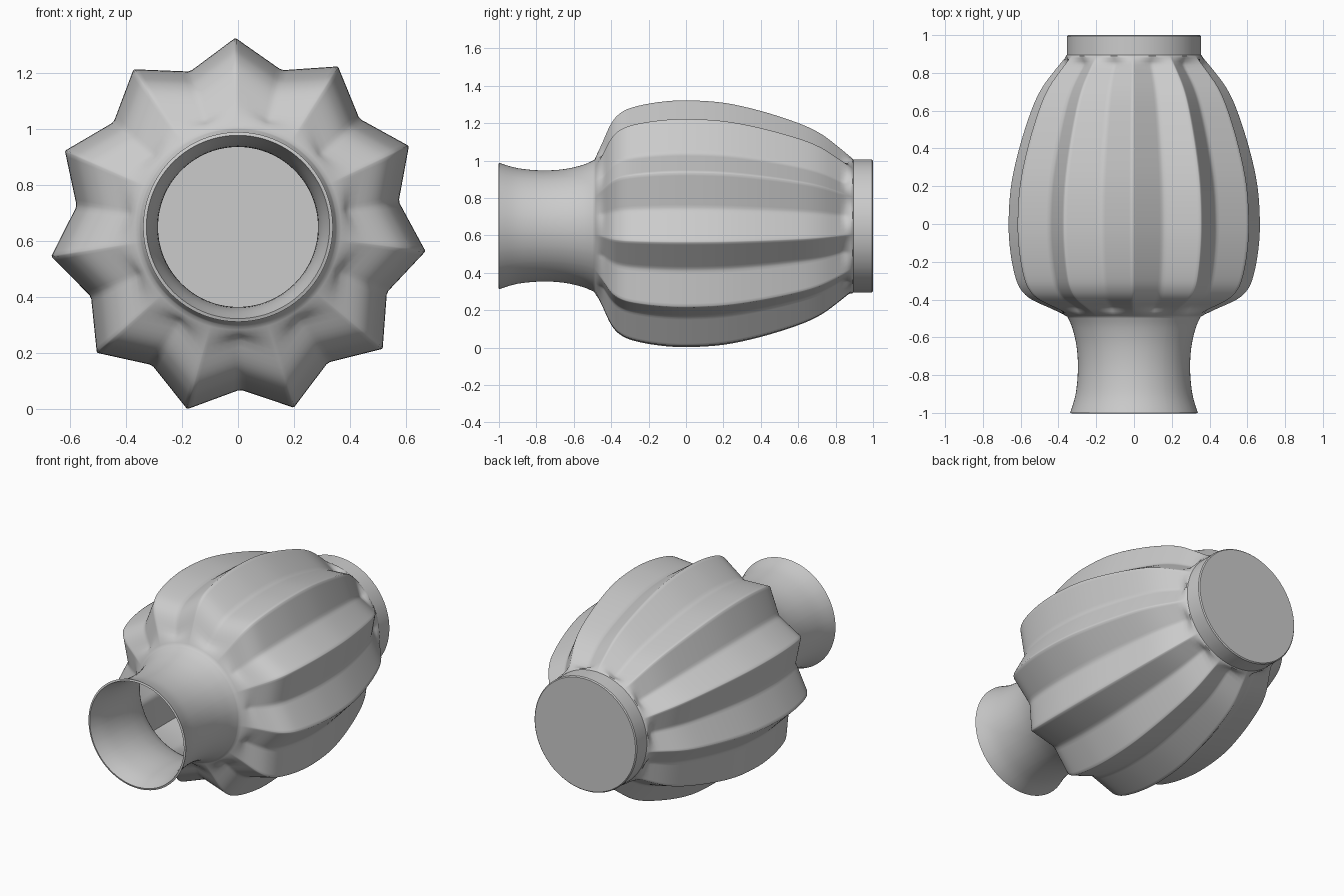
import bpy, bmesh, math

if "Cube" in bpy.data.objects:
    bpy.data.objects.remove(bpy.data.objects["Cube"])

RIBS = 11
CENTRE_Z = 0.65
TURN = math.radians(90.8)
VALLEY = 0.86

grey = bpy.data.materials.new("plain_grey")
grey.diffuse_color = (0.6, 0.6, 0.6, 1)
grey.use_nodes = True
grey.node_tree.nodes["Principled BSDF"].inputs["Base Color"].default_value = grey.diffuse_color


def smooth_curve(pts, steps):
    """Catmull-Rom curve through (y, radius) points."""
    p = [pts[0]] + pts + [pts[-1]]
    out = []
    for i in range(1, len(p) - 2):
        a, b, c, d = p[i - 1:i + 3]
        for k in range(steps):
            t = k / steps
            out.append(tuple(0.5 * (2 * b[n] + (c[n] - a[n]) * t
                       + (2 * a[n] - 5 * b[n] + 4 * c[n] - d[n]) * t * t
                       + (3 * b[n] - a[n] - 3 * c[n] + d[n]) * t ** 3) for n in (0, 1)))
    return out + [pts[-1]]


# Star section: (angle, radius factor), straight flanks with tiny rounded corners
half = math.pi / RIBS
vx, vy = VALLEY * math.cos(half), VALLEY * math.sin(half)
flank = []
for t in (0.02, 0.1, 0.3, 0.5, 0.7, 0.88, 0.96):
    x, y = 1 + (vx - 1) * t, vy * t
    flank.append((math.atan2(y, x), math.hypot(x, y)))
rib = [(-a, f) for a, f in reversed(flank)] + flank
section = [(TURN + 2 * half * k + a, f) for k in range(RIBS) for a, f in rib]

# Lengthwise profile: flared neck, ribbed belly, round foot
neck = smooth_curve([(-1, .338), (-.9, .309), (-.77, .297), (-.65, .304),
                     (-.55, .327), (-.49, .353)], 4)
belly = smooth_curve([(-.49, .353), (-.45, .44), (-.40, .55), (-.35, .606), (-.28, .638),
                      (-.15, .664), (0, .674), (.2, .661), (.4, .617), (.6, .552),
                      (.72, .495), (.82, .42), (.89, .36)], 4)
foot = [(.895, .355), (.95, .355), (.994, .355), (1, .349)]
profile = neck + belly[1:] + foot

bm = bmesh.new()
rings = []
for y, r in profile:
    fade = 0.12 if y < 0 else 0.05
    u = min(max((r - 0.355) / fade, 0), 1)
    depth = u * u * (3 - 2 * u) if -.49 < y < .89 else 0
    ring = []
    for a, f in section:
        rr = r * (1 + (f - 1) * depth)
        if depth:
            rr = max(rr, 0.35)
        ring.append(bm.verts.new((rr * math.cos(a), y, CENTRE_Z + rr * math.sin(a))))
    rings.append(ring)
n = len(section)
for lo, hi in zip(rings, rings[1:]):
    for j in range(n):
        k = (j + 1) % n
        bm.faces.new((lo[j], hi[j], hi[k], lo[k]))
bm.faces.new(list(reversed(rings[-1])))  # closed end of the foot

mesh = bpy.data.meshes.new("ribbed_vase")
bm.to_mesh(mesh)
bm.free()
vase = bpy.data.objects.new("ribbed_vase", mesh)
bpy.context.collection.objects.link(vase)
mesh.materials.append(grey)

# Thin hollow wall
wall = vase.modifiers.new("wall", 'SOLIDIFY')
wall.thickness = 0.012
wall.offset = -1

bpy.context.view_layer.objects.active = vase
vase.select_set(True)
bpy.ops.object.modifier_apply(modifier="wall")
bpy.ops.object.shade_smooth_by_angle(angle=math.radians(40))
